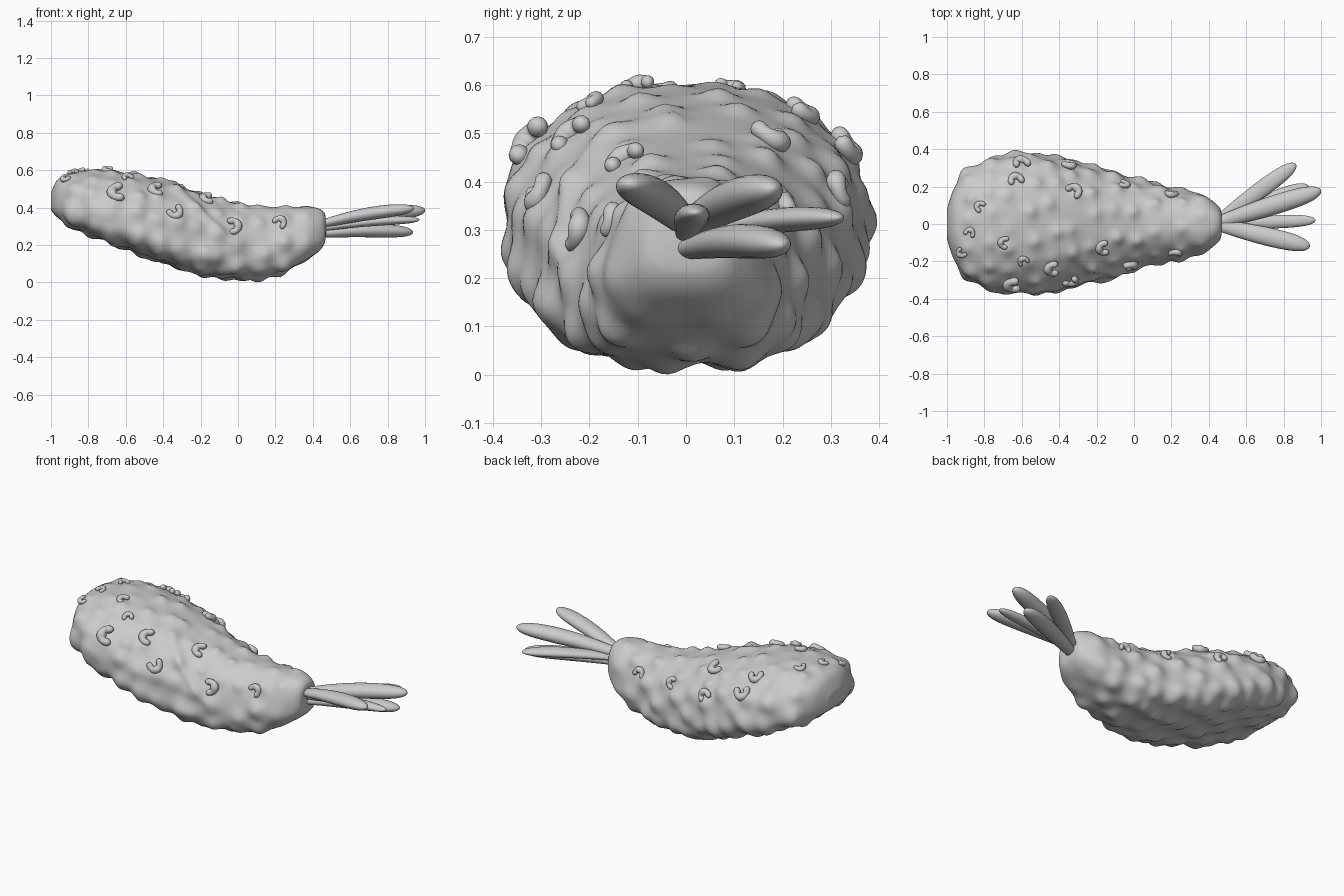
import bpy, bmesh, math, random
from mathutils import Vector, kdtree
from mathutils.bvhtree import BVHTree

if "Cube" in bpy.data.objects:
    bpy.data.objects.remove(bpy.data.objects["Cube"])

random.seed(4)


def finish(bm, name):
    bmesh.ops.recalc_face_normals(bm, faces=bm.faces)
    me = bpy.data.meshes.new(name)
    bm.to_mesh(me)
    bm.free()
    me.polygons.foreach_set("use_smooth", [True] * len(me.polygons))
    ob = bpy.data.objects.new(name, me)
    bpy.context.collection.objects.link(ob)
    return ob


def skin(bm, rings):
    """Bridge closed rings of points and fan-close both ends."""
    vs = [[bm.verts.new(p) for p in r] for r in rings]
    n = len(vs[0])
    for a, b in zip(vs, vs[1:]):
        for i in range(n):
            bm.faces.new((a[i], a[(i + 1) % n], b[(i + 1) % n], b[i]))
    for r in (vs[0], vs[-1]):
        c = bm.verts.new(sum((v.co for v in r), Vector()) / n)
        for i in range(n):
            bm.faces.new((r[i], r[(i + 1) % n], c))


def catmull(table, t):
    i = min(int(t), len(table) - 2)
    f = t - i
    p = [Vector(table[max(0, min(len(table) - 1, i + k))]) for k in (-1, 0, 1, 2)]
    return (p[1] * 2 + (p[2] - p[0]) * f + (p[0] * 2 - p[1] * 5 + p[2] * 4 - p[3]) * f * f
            + (p[1] * 3 - p[0] - p[2] * 3 + p[3]) * f ** 3) / 2


# Battered body: x, bottom z, top z, half width
STATIONS = [(-.995, .385, .48, .08), (-.96, .345, .55, .185), (-.90, .31, .58, .265),
            (-.78, .25, .60, .335), (-.6, .18, .585, .365), (-.4, .105, .54, .345),
            (-.2, .04, .475, .295), (0, .018, .42, .24), (.15, .02, .405, .198),
            (.28, .065, .40, .172), (.37, .115, .405, .152), (.43, .155, .395, .115),
            (.462, .20, .37, .08), (.47, .25, .33, .035)]


def surface(t, a):
    x, lo, hi, w = catmull(STATIONS, t)
    mid = lo + .35 * (hi - lo)
    c, s = math.cos(a), math.sin(a)
    e = 2 / 2.5 if s > 0 else 2 / 2.8
    y = math.copysign(abs(c) ** e, c) * w * (1 - .1 * max(s, 0))
    z = mid + math.copysign(abs(s) ** e, s) * ((hi - mid) if s > 0 else (mid - lo))
    return Vector((x, y, z))


SEG, N = 144, 13 * 14
bm = bmesh.new()
skin(bm, [[surface(13 * i / N, 2 * math.pi * j / SEG) for j in range(SEG)] for i in range(N + 1)])
bmesh.ops.recalc_face_normals(bm, faces=bm.faces)
bm.normal_update()
bm.verts.ensure_lookup_table()
tree = kdtree.KDTree(len(bm.verts))
for v in bm.verts:
    tree.insert(v.co, v.index)
tree.balance()
push = [0.0] * len(bm.verts)

# Staggered batter bumps, broad below and small on top
x, row = -.88, 0
while x < .40:
    t = min(range(0, 1300), key=lambda k: abs(catmull(STATIONS, k / 100)[0] - x)) / 100
    w = catmull(STATIONS, t)[3]
    count = max(6, round(2 * math.pi * w * .9 / .13))
    for k in range(count):
        a = 2 * math.pi * (k + .5 * (row % 2) + random.uniform(-.15, .15)) / count
        top = math.sin(a) > .45
        p = surface(min(12.9, max(.3, t + random.uniform(-.15, .15))), a)
        amp = random.uniform(.008, .022) if top else random.uniform(.018, .03)
        sig = .024 if top else .034
        if x > .3:
            amp *= .4
        for co, i, d in tree.find_range(p, sig * 3):
            push[i] += amp * math.exp(-d * d / (2 * sig * sig))
    x += .112
    row += 1

# Diagonal fold across the front flank
for v in bm.verts:
    u = (v.co.x + .36) / .32
    if v.co.y < 0 and v.co.z > .2 and -.3 < u < 1.2:
        d = (v.co.x + .36) * .7 + (v.co.z - .53) * .71
        push[v.index] += .016 * math.exp(-(d / .022) ** 2) * max(0, 1 - (2 * u - .9) ** 2 / 2)
normals = [v.normal.copy() for v in bm.verts]
for v in bm.verts:
    v.co += normals[v.index] * push[v.index]
lowest = min(v.co.z for v in bm.verts)
left = min(v.co.x for v in bm.verts)
for v in bm.verts:
    v.co.z -= lowest * max(0, 1 - v.co.z / .4)
    v.co.x += (-1 - left) * max(0, -v.co.x)
bvh = BVHTree.FromBMesh(bm)
finish(bm, "battered_body")


def tube(bm, pts, radii, up, sides=16):
    """Elliptical tube; radii are (across, along up)."""
    rings = []
    for i, p in enumerate(pts):
        d = (pts[min(i + 1, len(pts) - 1)] - pts[max(i - 1, 0)]).normalized()
        s = d.cross(up).normalized()
        n = s.cross(d)
        w, h = radii[i]
        rings.append([p + s * w * math.cos(2 * math.pi * k / sides)
                      + n * h * math.sin(2 * math.pi * k / sides) for k in range(sides)])
    skin(bm, rings)


# Curled crumbs seated on the surface: x, y, size
CRUMBS = [(-.6, .32, .05), (-.63, .23, .045), (-.82, .09, .034), (-.88, -.05, .032),
          (-.92, -.15, .032), (-.69, -.10, .037), (-.59, -.2, .033), (-.64, -.32, .057),
          (-.43, -.235, .05), (-.34, -.3, .047), (-.35, .315, .043), (-.325, .17, .048),
          (-.16, -.125, .046), (-.06, .21, .038), (-.03, -.22, .048), (.2, .158, .038),
          (.22, -.153, .04)]
bm = bmesh.new()
for x, y, size in CRUMBS:
    p, n, _, _ = bvh.ray_cast(Vector((x, y, 2)), Vector((0, 0, -1)))
    if p is None:
        continue
    n = (n + (Vector((x, y, p.z)) - Vector((x, 0, .3))).normalized()).normalized()
    u = n.orthogonal().normalized()
    v = n.cross(u)
    start = random.uniform(0, 6.28)
    r = size * .42
    pts, rad = [], []
    for k in range(25):
        f = k / 24
        a = start + math.radians(265) * f
        pts.append(p + n * r * .35 + (u * math.cos(a) + v * math.sin(a)) * size * .62)
        q = r * max(.05, 1 - abs(2 * f - 1) ** 6) ** .5 * (1 + .15 * math.cos(4 * math.pi * f))
        rad.append((q, q))
    tube(bm, pts, rad, n, 12)
finish(bm, "curled_crumbs")

# Tail fan: tip position, half width, half thickness
FINS = [((.94, -.12, .395), .05, .035), ((1.0, .18, .385), .052, .042),
        ((.865, .32, .325), .045, .026), ((.935, .20, .268), .05, .036),
        ((.97, .02, .335), .036, .024)]
for i, (tip, w, h) in enumerate(FINS):
    tip = Vector(tip)
    root = Vector((.44, tip.y * .03, .285 + (tip.z - .33) * .4))
    pts, rad = [], []
    for k in range(41):
        f = (1 - math.cos(math.pi * k / 40)) / 2
        pts.append(root.lerp(tip, f) + Vector((0, 0, .012 * math.sin(math.pi * f))))
        q = (.6 + .4 * math.sin(min(1, f / .65) * math.pi / 2)) * max(.003, 1 - f ** 8) ** .5
        rad.append((w * q, h * q))
    bm = bmesh.new()
    tube(bm, pts, rad, Vector((0, 0, 1)), 24)
    finish(bm, "tail_fin_%d" % (i + 1))
